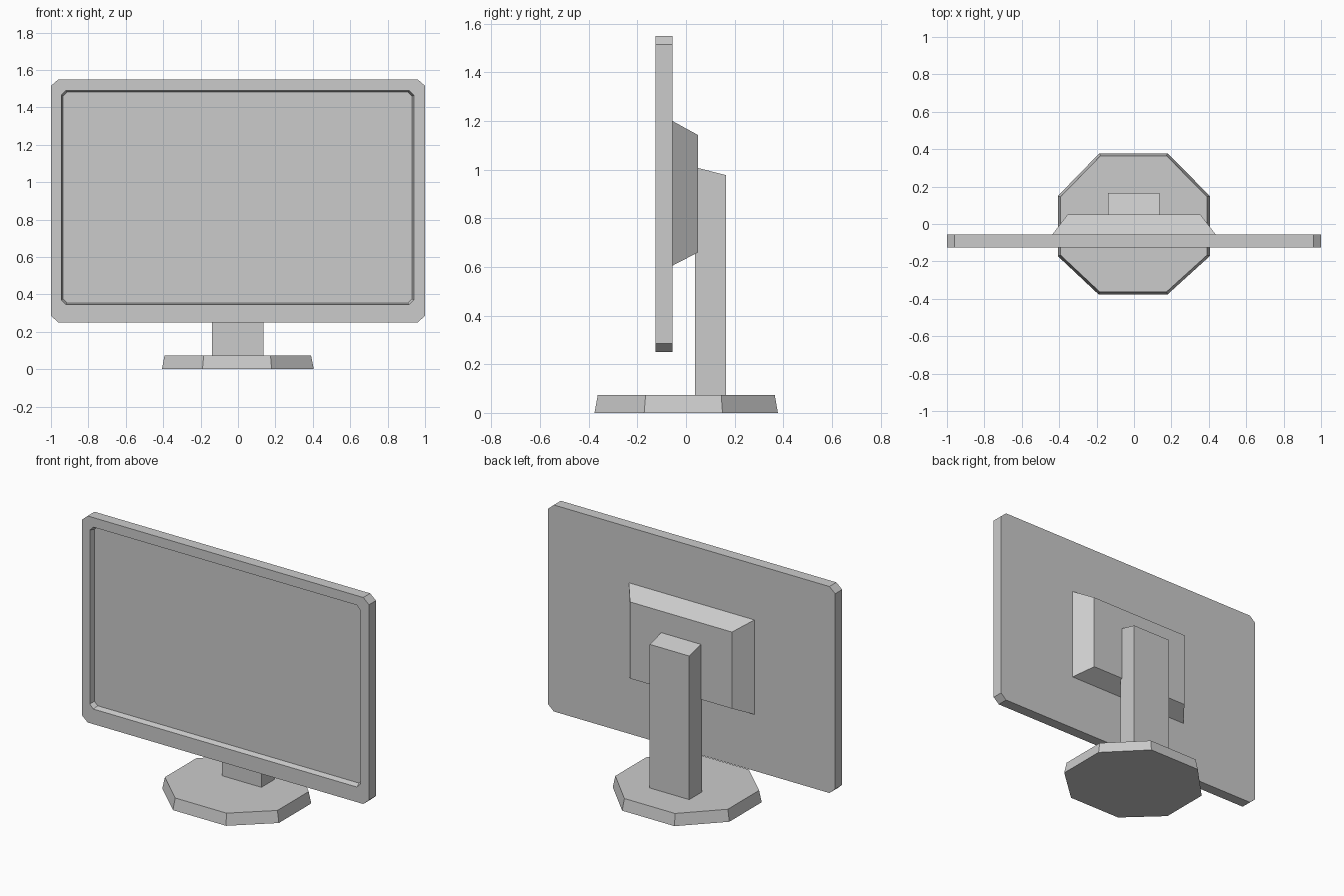
import bpy
import bmesh

cube = bpy.data.objects.get("Cube")
if cube:
    bpy.data.objects.remove(cube, do_unlink=True)

grey = bpy.data.materials.new("plain grey")
grey.use_nodes = True
colour = (0.6, 0.6, 0.6, 1)
grey.diffuse_color = colour
grey.node_tree.nodes["Principled BSDF"].inputs["Base Color"].default_value = colour


def loft(name, rings):
    """Join a series of point rings with flat faces and cap both ends."""
    bm = bmesh.new()
    loops = [[bm.verts.new(p) for p in ring] for ring in rings]
    for a, b in zip(loops, loops[1:]):
        for i in range(len(a)):
            j = (i + 1) % len(a)
            bm.faces.new((a[i], a[j], b[j], b[i]))
    bm.faces.new(loops[0])
    bm.faces.new(loops[-1])
    bmesh.ops.recalc_face_normals(bm, faces=bm.faces)
    mesh = bpy.data.meshes.new(name)
    bm.to_mesh(mesh)
    bm.free()
    mesh.materials.append(grey)
    obj = bpy.data.objects.new(name, mesh)
    bpy.context.collection.objects.link(obj)
    return obj


def clipped(x0, x1, z0, z1, cx, cz):
    """Rectangle with its corners cut off."""
    return [(x0 + cx, z0), (x1 - cx, z0), (x1, z0 + cz), (x1, z1 - cz),
            (x1 - cx, z1), (x0 + cx, z1), (x0, z1 - cz), (x0, z0 + cz)]


def upright(outline, y):
    return [(x, y, z) for x, z in outline]


def rectangle(half_width, z0, z1):
    return [(-half_width, z0), (half_width, z0), (half_width, z1), (-half_width, z1)]


# Screen housing with a recessed display panel
outer = clipped(-1, 1, 0.25, 1.55, 0.04, 0.035)
opening = clipped(-0.945, 0.94, 0.345, 1.49, 0.025, 0.025)
panel = clipped(-0.935, 0.93, 0.355, 1.482, 0.022, 0.022)
loft("screen", [upright(outer, -0.056), upright(outer, -0.125),
                upright(opening, -0.125), upright(panel, -0.092)])

# Tapered housing on the back
loft("back_housing", [upright(rectangle(0.437, 0.605, 1.2), -0.056),
                      upright(rectangle(0.355, 0.66, 1.142), 0.05)])

# Column with a sloping top
side = [(0.037, 0.07), (0.165, 0.07), (0.165, 0.977), (0.037, 1.01)]
loft("stand_column", [[(x, y, z) for y, z in side] for x in (-0.138, 0.137)])

# Eight-sided foot, slightly narrower at the top
foot = [(-0.19, -0.376), (0.18, -0.376), (0.405, -0.172), (0.405, 0.15),
        (0.18, 0.378), (-0.185, 0.378), (-0.407, 0.15), (-0.407, -0.172)]
loft("foot", [[(x * s, y * s, z) for x, y in foot]
              for s, z in ((1, 0), (0.965, 0.073))])
